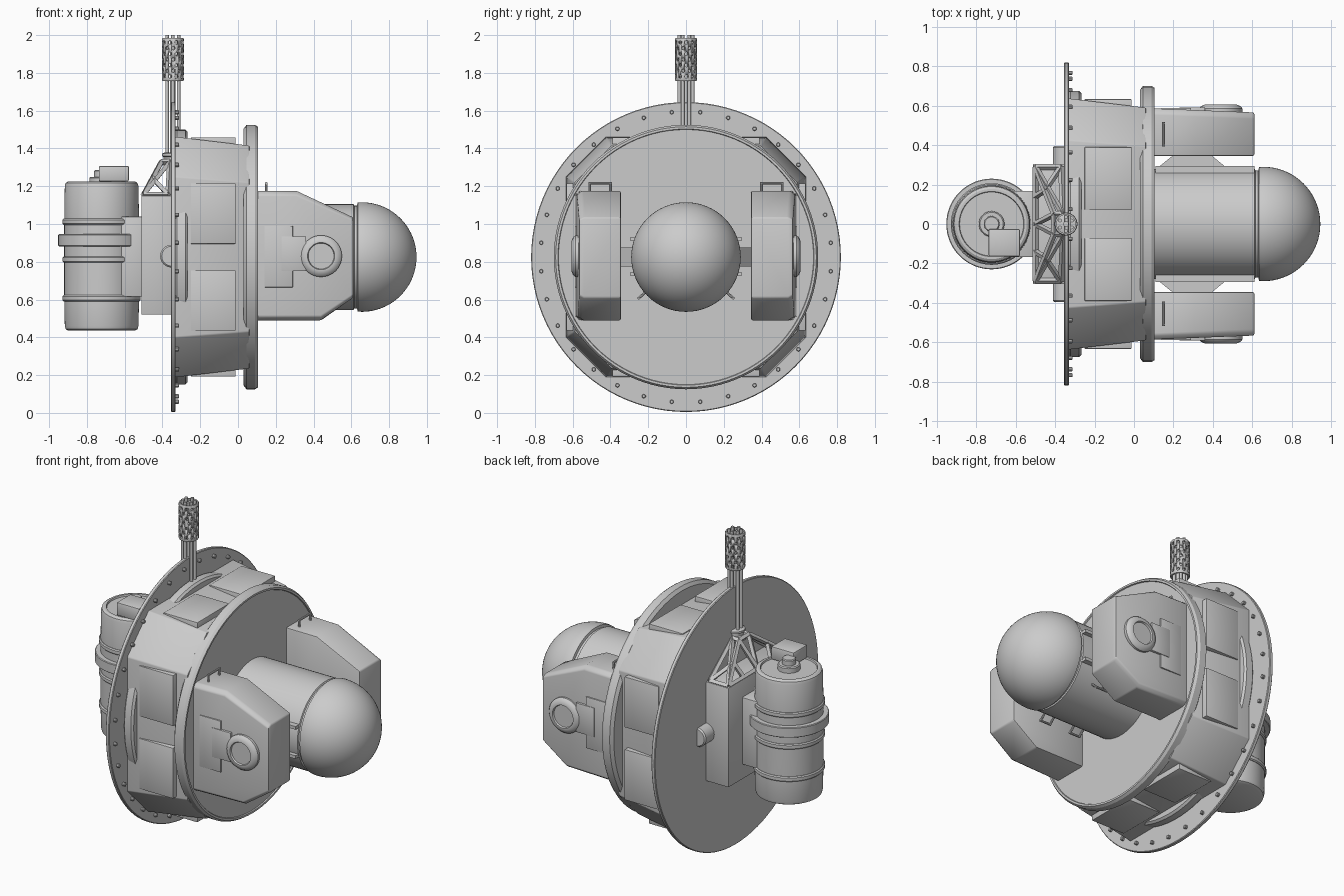
import bpy, bmesh, math
from mathutils import Matrix, Vector

if "Cube" in bpy.data.objects:
    bpy.data.objects.remove(bpy.data.objects["Cube"])

CZ = 0.825  # height of the main axis
ROT = {'X': Matrix.Rotation(math.pi / 2, 4, 'Y'),
       'Y': Matrix.Rotation(-math.pi / 2, 4, 'X'), 'Z': Matrix.Identity(4)}


def finish(name, bm, bevel=0):
    bmesh.ops.recalc_face_normals(bm, faces=bm.faces)
    me = bpy.data.meshes.new(name)
    bm.to_mesh(me)
    bm.free()
    ob = bpy.data.objects.new(name, me)
    bpy.context.collection.objects.link(ob)
    bpy.ops.object.select_all(action='DESELECT')
    ob.select_set(True)
    bpy.context.view_layer.objects.active = ob
    if bevel:
        m = ob.modifiers.new("bevel", 'BEVEL')
        m.width, m.segments, m.limit_method = bevel, 2, 'ANGLE'
        bpy.ops.object.modifier_apply(modifier="bevel")
    bpy.ops.object.shade_smooth_by_angle(angle=math.radians(32))
    return ob


def lathe_into(bm, profile, loc, rot, n):
    t = bmesh.new()
    vs = [t.verts.new((r, 0, h)) for r, h in profile]
    es = [t.edges.new(p) for p in zip(vs, vs[1:])]
    bmesh.ops.spin(t, geom=vs + es, cent=(0, 0, 0), axis=(0, 0, 1),
                   angle=2 * math.pi, steps=n)
    bmesh.ops.remove_doubles(t, verts=t.verts, dist=1e-5)
    bmesh.ops.transform(t, matrix=Matrix.Translation(loc) @ rot, verts=t.verts)
    me = bpy.data.meshes.new("tmp")
    t.to_mesh(me)
    t.free()
    bm.from_mesh(me)
    bpy.data.meshes.remove(me)


def lathe(name, profile, loc, axis='Z', n=64):
    bm = bmesh.new()
    lathe_into(bm, profile, loc, ROT[axis], n)
    return finish(name, bm)


def disc(r, a, b, c=0.0):
    """Profile of a solid cylinder from a to b with chamfer c."""
    return [(0, a), (r - c, a), (r, a + c), (r, b - c), (r - c, b), (0, b)] if c else \
        [(0, a), (r, a), (r, b), (0, b)]


def loft(name, loops, bevel=0):
    bm = bmesh.new()
    rings = [[bm.verts.new(p) for p in lp] for lp in loops]
    n = len(rings[0])
    for a, b in zip(rings, rings[1:]):
        for i in range(n):
            j = (i + 1) % n
            bm.faces.new((a[i], a[j], b[j], b[i]))
    bm.faces.new(rings[0])
    bm.faces.new(rings[-1])
    return finish(name, bm, bevel)


def box(name, x, y, z, bevel=0, rx=0):
    """Box from min/max pairs, optionally turned about the main axis."""
    q = [(x[0], y[0]), (x[1], y[0]), (x[1], y[1]), (x[0], y[1])]
    ob = loft(name, [[(a, b, h) for a, b in q] for h in z], bevel)
    if rx:
        c = Matrix.Translation((0, 0, CZ))
        ob.data.transform(c @ Matrix.Rotation(rx, 4, 'X') @ c.inverted())
    return ob


def beams(name, pairs, w, n=4):
    bm = bmesh.new()
    for a, b in pairs:
        a, b = Vector(a), Vector(b)
        lathe_into(bm, disc(w, 0, (b - a).length), a,
                   (b - a).to_track_quat('Z', 'Y').to_matrix().to_4x4(), n)
    return finish(name, bm)


# mounting flange with its bolts
lathe("flange", disc(0.82, -0.355, -0.33, 0.004), (0, 0, CZ), 'X', 96)
bm = bmesh.new()
for i in range(32):
    a = math.radians(11.25 * (i + 0.5))
    lathe_into(bm, disc(0.011, -0.335, -0.312, 0.003),
               (0, 0.77 * math.sin(a), CZ + 0.77 * math.cos(a)), ROT['X'], 10)
finish("flange_bolts", bm)

# tapered eight-sided drum, curved side bulges and access panels
def octagon(x, f, c):
    pts = [(c, f), (f, c), (f, -c), (c, -f), (-c, -f), (-f, -c), (-f, c), (-c, f)]
    return [(x, p, CZ + q) for p, q in pts]


loft("drum", [octagon(-0.335, 0.637, 0.425), octagon(0.06, 0.59, 0.395)], 0.006)
lathe("side_bulges", disc(0.675, -0.335, -0.267, 0.012), (0, 0, CZ), 'X', 96)
for k in range(4):
    for y in ((0.07, 0.39), (-0.39, -0.07)):
        box("access_panel", (-0.25, -0.012), y, (CZ + 0.56, CZ + 0.633), 0.003, k * math.pi / 2)

# front rim plate
lathe("rim_plate", [(0, 0.03), (0.68, 0.03), (0.7, 0.045), (0.7, 0.09), (0.69, 0.105),
                    (0.678, 0.105), (0.675, 0.098), (0, 0.098)], (0, 0, CZ), 'X', 96)

# central capsule with domed nose
dome = [(0.29 * math.cos(t), 0.655 + 0.29 * math.sin(t))
        for t in [i * math.pi / 36 for i in range(19)]]
dome[-1] = (0, 0.945)
lathe("capsule", [(0, 0.09), (0.28, 0.09), (0.28, 0.612), (0.272, 0.616), (0.272, 0.63),
                  (0.288, 0.634)] + dome, (0, 0, CZ), 'X')
# small rails and grab loops on the capsule
for s in (1, -1):
    for z in (0.735, 0.92):
        box("capsule_rail", (0.11, 0.61), sorted((s * 0.255, s * 0.295)), (z - 0.01, z + 0.01))
    a = math.radians(41)
    p = lambda x, r: (x, s * r * math.cos(a), CZ - r * math.sin(a))
    for x in (0.2, 0.42):
        beams("grab_loop", [(p(x, 0.27), p(x, 0.335)), (p(x + 0.07, 0.27), p(x + 0.07, 0.335)),
                            (p(x - 0.006, 0.332), p(x + 0.076, 0.332))], 0.007, 8)

# side equipment pods
outline = [(0.09, 1.175), (0.31, 1.175), (0.61, 1.035), (0.61, 0.61), (0.44, 0.49), (0.09, 0.49)]
for s in (1, -1):
    loft("side_pod", [[(x, s * 0.345, z) for x, z in outline],
                      [(x, s * (0.565 - 0.04 * x), z) for x, z in outline],
                      [(x, s * (0.59 - 0.04 * x), CZ + (z - CZ) * 0.94) for x, z in outline]], 0.008)
    ys = lambda a, b: sorted((s * a, s * b))
    box("pod_plate", (0.14, 0.29), ys(0.55, 0.588), (0.665, 0.99), 0.002)
    box("pod_tab", (0.23, 0.36), ys(0.55, 0.591), (0.75, 0.935), 0.003)
    lathe("pod_hub", [(0, 0.54), (0.11, 0.54), (0.11, 0.585), (0.1, 0.598), (0.08, 0.606),
                      (0.072, 0.606), (0.068, 0.596), (0, 0.596)] if s > 0 else
          [(0, -0.54), (0.11, -0.54), (0.11, -0.585), (0.1, -0.598), (0.08, -0.606),
           (0.072, -0.606), (0.068, -0.596), (0, -0.596)], (0.44, 0, 0.83), 'Y', 48)
    beams("pod_handle", [((0.15, s * 0.4, 1.16), (0.15, s * 0.4, 1.22)),
                         ((0.15, s * 0.51, 1.16), (0.15, s * 0.51, 1.22)),
                         ((0.15, s * 0.393, 1.216), (0.15, s * 0.517, 1.216))], 0.007, 8)
    # bracket joining pod and capsule
    loft("pod_bracket", [[(x, s * y, z) for x, y in
                          ((0.12, 0.26), (0.47, 0.26), (0.47, 0.285), (0.39, 0.35),
                           (0.2, 0.35), (0.12, 0.285))] for z in (0.775, 0.875)])

# rear housing with side knobs
box("rear_housing", (-0.512, -0.35), (-0.305, 0.305), (0.52, 1.15), 0.006)
lathe("housing_knobs", disc(0.06, -0.395, 0.395, 0.008), (-0.352, 0, 0.83), 'Y', 32)

# truss that carries the mast
base = {(i, s): (-0.5 + 0.13 * i, s * 0.29, 1.155) for i in (0, 1) for s in (1, -1)}
top = {(i, s): (-0.405 + 0.045 * i, s * 0.05, 1.33) for i in (0, 1) for s in (1, -1)}
pairs = []
for s in (1, -1):
    pairs += [(base[0, s], base[1, s]), (top[0, s], top[1, s]), (base[0, s], top[1, s]),
              (base[0, s], (-0.5, 0, 1.155)), ((-0.5, 0, 1.155), top[0, s])]
    for i in (0, 1):
        pairs += [(base[i, s], top[i, s])]
    mid = [(p + q) / 2 for p, q in zip(base[0, s], top[0, s])]
    pairs += [(mid, (-0.5, s * 0.14, 1.155)), (mid, base[1, s])]
pairs += [(top[i, 1], top[i, -1]) for i in (0, 1)]
beams("truss", pairs, 0.015)

# mast: collar, tubes and perforated sleeve
MX = -0.345
lathe("mast_collar", [(0, 1.31), (0.065, 1.31), (0.065, 1.335), (0.05, 1.34), (0.05, 1.355),
                      (0.058, 1.36), (0.058, 1.372), (0.045, 1.378), (0, 1.378)], (MX, 0, 0), n=32)
tubes = []
for i in range(6):
    a = i * math.pi / 3 + math.pi / 6
    x, y = MX + 0.035 * math.cos(a), 0.035 * math.sin(a)
    tubes.append(((x, y, 1.34), (x, y, 2.0)))
beams("mast_tubes", tubes, 0.0095, 12)
lathe("mast_core", disc(0.014, 1.34, 1.98), (MX, 0, 0), n=12)
sleeve = lathe("mast_sleeve", [(0.047, 1.757), (0.055, 1.757), (0.058, 1.762), (0.058, 1.98),
                               (0.055, 1.985), (0.047, 1.985), (0.047, 1.757)], (MX, 0, 0), n=40)
holes = []
for row in range(7):
    for i in range(10):
        a = (i + 0.5 * (row % 2)) * math.pi / 5 + 0.05
        d = Vector((math.cos(a), math.sin(a), 0))
        c = Vector((MX, 0, 1.781 + 0.03 * row))
        holes.append((c + d * 0.04, c + d * 0.07))
cutter = beams("sleeve_cutter", holes, 0.0095, 8)
cutter.hide_render = True
bpy.context.view_layer.objects.active = sleeve
m = sleeve.modifiers.new("holes", 'BOOLEAN')
m.operation, m.solver, m.object = 'DIFFERENCE', 'EXACT', cutter
bpy.ops.object.modifier_apply(modifier="holes")
bpy.data.objects.remove(cutter)

# rear tank with hoops, strap, mount and valve
TX = -0.722
lathe("tank", [(0, 0.435), (0.175, 0.435), (0.19, 0.443), (0.195, 0.46), (0.198, 0.6),
               (0.198, 1.02), (0.195, 1.2), (0.19, 1.217), (0.178, 1.225), (0.165, 1.225),
               (0.162, 1.215), (0, 1.215)], (TX, 0, 0))
for z in (0.607, 0.812, 1.012):
    lathe("tank_hoop", disc(0.207, z - 0.016, z + 0.016, 0.006), (TX, 0, 0))
lathe("tank_strap", disc(0.23, 0.882, 0.946, 0.004), (TX, 0, 0))
box("tank_mount", (-0.62, -0.5), (-0.168, 0.168), (0.615, 1.04), 0.006)
lathe("valve_neck", disc(0.065, 1.2, 1.25, 0.006), (TX, 0, 0), n=32)
lathe("valve_stem", disc(0.04, 1.24, 1.285, 0.005), (TX, 0, 0), n=32)
box("valve_box", (-0.737, -0.578), (-0.165, -0.025), (1.225, 1.308), 0.008)
